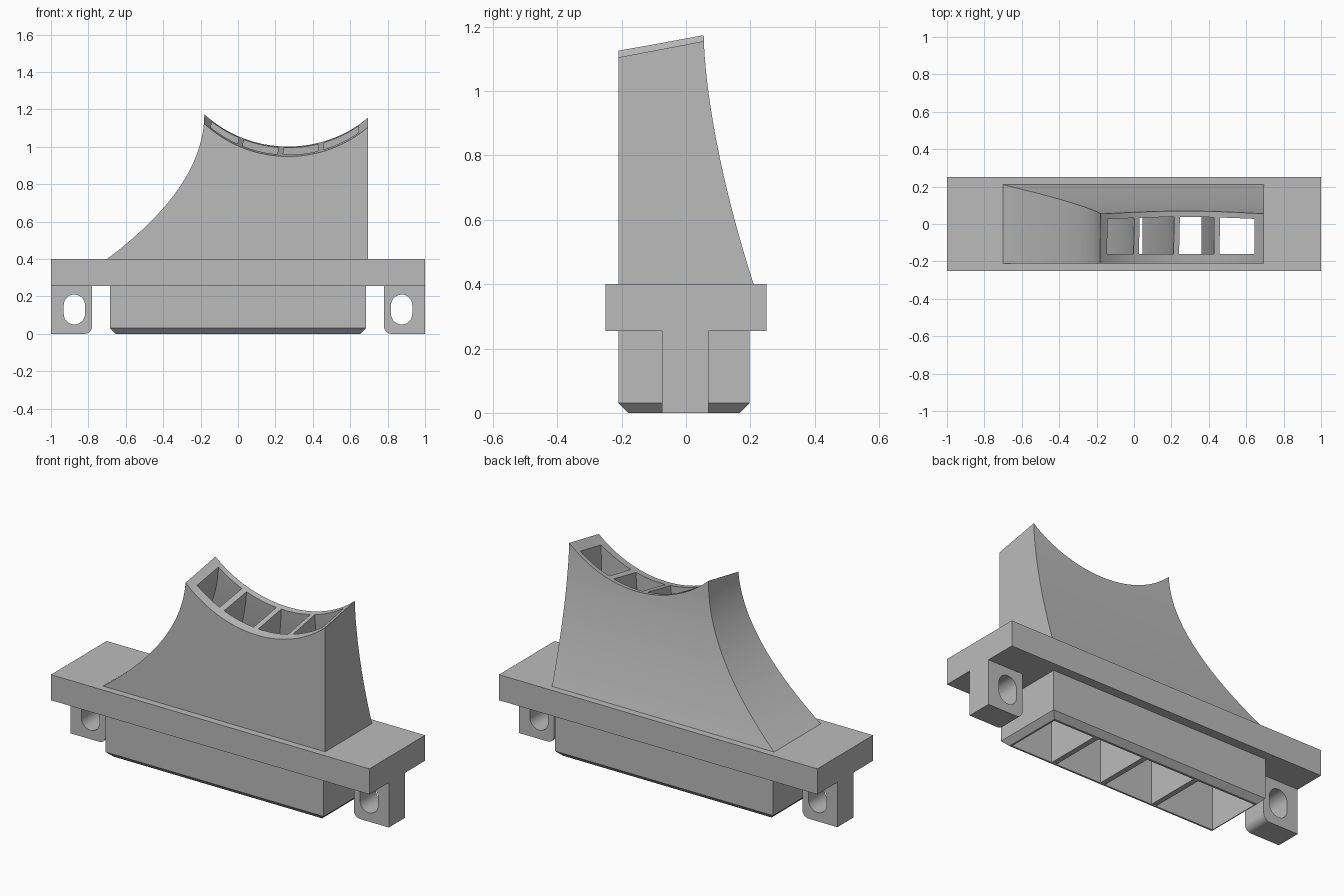
import bpy
import bmesh
from math import cos, sin, pi, radians

if "Cube" in bpy.data.objects:
    bpy.data.objects.remove(bpy.data.objects["Cube"], do_unlink=True)

# Single matte grey material
GREY = 0.5
grey = bpy.data.materials.new("plain grey")
grey.use_nodes = True
grey.diffuse_color = (GREY, GREY, GREY, 1)
grey.node_tree.nodes["Principled BSDF"].inputs["Base Color"].default_value = (GREY, GREY, GREY, 1)


def finish(name, bm):
    bmesh.ops.recalc_face_normals(bm, faces=bm.faces)
    mesh = bpy.data.meshes.new(name)
    bm.to_mesh(mesh)
    bm.free()
    mesh.materials.append(grey)
    obj = bpy.data.objects.new(name, mesh)
    bpy.context.collection.objects.link(obj)
    return obj


def bridge(bm, loops):
    """Skin a stack of equal closed loops and cap both ends."""
    rings = [[bm.verts.new(p) for p in loop] for loop in loops]
    n = len(rings[0])
    for a, b in zip(rings, rings[1:]):
        for i in range(n):
            j = (i + 1) % n
            bm.faces.new((a[i], a[j], b[j], b[i]))
    bm.faces.new(rings[0][::-1])
    bm.faces.new(rings[-1])


def loft(name, stacks):
    """Each stack is a list of rectangles (z, x0, x1, y0, y1)."""
    bm = bmesh.new()
    for stack in stacks:
        bridge(bm, [[(x0, y0, z), (x1, y0, z), (x1, y1, z), (x0, y1, z)]
                    for z, x0, x1, y0, y1 in stack])
    return finish(name, bm)


def prism(name, profile, y0, y1, slope=0):
    """Extrude an x-z profile along y, optionally rising with y."""
    bm = bmesh.new()
    bridge(bm, [[(x, y, z + slope * y) for x, z in profile] for y in (y0, y1)])
    return finish(name, bm)


def arc(cx, cz, r, start, end, n):
    angles = [radians(start + (end - start) * i / n) for i in range(n + 1)]
    return [(cx + r * cos(a), cz + r * sin(a)) for a in angles]


def cut(obj, cutter):
    mod = obj.modifiers.new("cut", 'BOOLEAN')
    mod.operation = 'DIFFERENCE'
    mod.solver = 'EXACT'
    mod.object = cutter
    bpy.context.view_layer.objects.active = obj
    bpy.ops.object.modifier_apply(modifier=mod.name)


def smooth(obj):
    bpy.ops.object.select_all(action='DESELECT')
    obj.select_set(True)
    bpy.context.view_layer.objects.active = obj
    bpy.ops.object.shade_smooth_by_angle(angle=radians(30))


BASE, TIP, TOP, STEPS = 0.4, 1.175, 1.3, 24
levels = [BASE + (TIP - BASE) * i / STEPS for i in range(STEPS + 1)] + [TOP]


def flare(z, power):
    """1 at the foot of the funnel, falling to 0 at its tip."""
    return min(1, max(0, (TIP - z) / (TIP - BASE))) ** power


# Flange plate
plate = loft("flange_plate", [[(0.255, -1, 1, -0.25, 0.25), (BASE, -1, 1, -0.25, 0.25)]])

# Plug below the plate with a chamfered lower edge
plug = loft("plug", [[(0, -0.655, 0.655, -0.18, 0.167),
                      (0.03, -0.685, 0.685, -0.21, 0.197),
                      (0.255, -0.685, 0.685, -0.21, 0.197)]])

# Funnel: left and back sides sweep inwards, front and right stay upright
funnel = loft("funnel", [[(z, -0.18 - 0.52 * flare(z, 2), 0.695,
                           -0.21, 0.055 + 0.155 * flare(z, 1.6)) for z in levels]])

# Sloping round saddle cut into the top of the funnel
R, SLOPE = 0.66, 0.19
saddle = prism("saddle_cutter", arc(0.268, 0.948 + 0.21 * SLOPE + R, R, 0, 357.5, 143),
               -0.5, 0.5, SLOPE)
cut(funnel, saddle)

# Four ducts running from the plug up to the saddle, split by thin walls
walls_low = (-0.665, -0.27, 0.06, 0.375, 0.66)
walls_top = (-0.155, 0.025, 0.24, 0.447, 0.66)
HALF_WALL = 0.015


def wall_x(i, z):
    return walls_top[i] + (walls_low[i] - walls_top[i]) * flare(z, 2)


ducts = loft("duct_cutter", [
    [(z, wall_x(i, z) + HALF_WALL, wall_x(i + 1, z) - HALF_WALL,
      -0.16 - 0.01 * flare(z, 1.6), 0.025 + 0.13 * flare(z, 1.6))
     for z in [-0.05] + levels] for i in range(4)])
for part in (plate, plug, funnel):
    cut(part, ducts)

# Mounting tabs with a slot, inner lower corner rounded
for side, label in ((1, "left"), (-1, "right")):
    outline = [(1, 0), (1, 0.255), (0.78, 0.255)] + arc(0.82, 0.04, 0.04, 180, 270, 8)
    hole = arc(0.875, 0.153, 0.057, 0, 180, 16) + arc(0.875, 0.107, 0.057, 180, 360, 16)
    tab = prism(label + "_tab", [(side * x, z) for x, z in outline], -0.075, 0.07)
    slot = prism("slot_cutter", [(side * x, z) for x, z in hole], -0.3, 0.3)
    cut(tab, slot)
    bpy.data.objects.remove(slot, do_unlink=True)
    smooth(tab)

for cutter in (saddle, ducts):
    bpy.data.objects.remove(cutter, do_unlink=True)
for part in (plate, plug, funnel):
    smooth(part)
